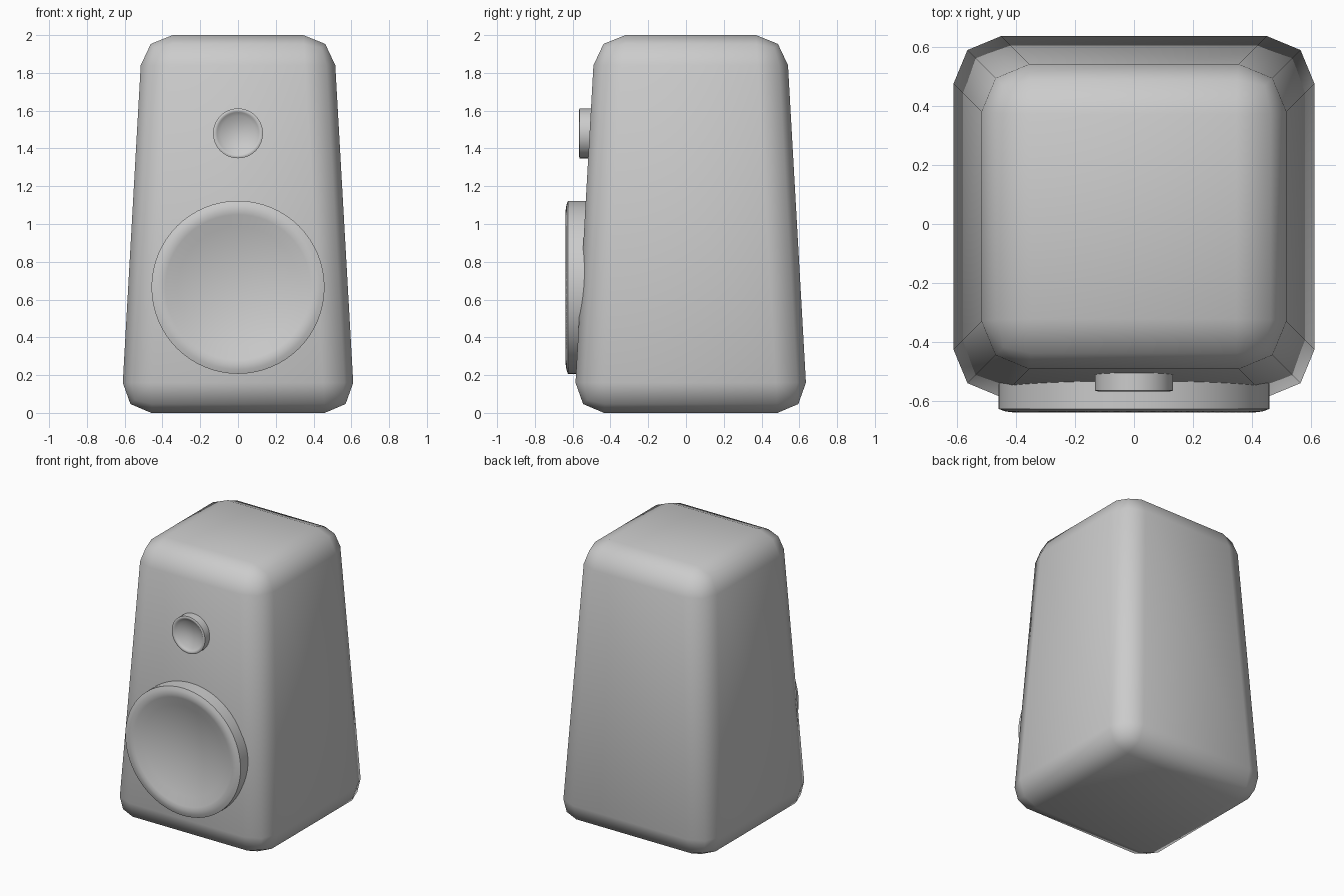
import bpy, bmesh, math

if "Cube" in bpy.data.objects:
    bpy.data.objects.remove(bpy.data.objects["Cube"])

def make_object(name, bm, smooth_angle):
    bmesh.ops.recalc_face_normals(bm, faces=bm.faces[:])
    mesh = bpy.data.meshes.new(name)
    bm.to_mesh(mesh)
    bm.free()
    obj = bpy.data.objects.new(name, mesh)
    bpy.context.collection.objects.link(obj)
    bpy.ops.object.select_all(action='DESELECT')
    obj.select_set(True)
    bpy.context.view_layer.objects.active = obj
    bpy.ops.object.shade_smooth_by_angle(angle=math.radians(smooth_angle))
    return obj

# Cabinet: tapered box with broad two-step rounded edges
bm = bmesh.new()
bmesh.ops.create_cube(bm, size=2)
for v in bm.verts:
    half = 0.506 if v.co.z > 0 else 0.619
    v.co = (v.co.x * half, v.co.y * half + 0.025, v.co.z + 1)
bmesh.ops.bevel(bm, geom=bm.edges[:], offset=0.16, offset_type='OFFSET',
                segments=2, profile=0.5, affect='EDGES', clamp_overlap=False)
make_object("cabinet", bm, 60)

def driver(name, z, radius, back, edge, lip, floor, steps=64):
    """Round speaker cone turned about the y axis: side wall, raised lip, dish."""
    profile = [(0, back), (radius, back), (radius, edge),
               (radius * 0.95, edge + (lip - edge) * 0.7), (radius * 0.89, lip)]
    rim = radius * 0.84
    for i in range(7):
        t = 1 - i / 6
        profile.append((rim * t, floor + (lip + 0.006 - floor) * t * t))
    bm = bmesh.new()
    verts = [bm.verts.new((r, y, z)) for r, y in profile]
    edges = [bm.edges.new(pair) for pair in zip(verts, verts[1:])]
    bmesh.ops.spin(bm, geom=verts + edges, cent=(0, 0, z), axis=(0, 1, 0),
                   angle=math.tau, steps=steps, use_merge=False)
    bmesh.ops.remove_doubles(bm, verts=bm.verts[:], dist=0.0002)
    return make_object(name, bm, 50)

# Speaker cones
driver("woofer", 0.665, 0.458, -0.47, -0.625, -0.637, -0.565)
driver("tweeter", 1.48, 0.132, -0.47, -0.563, -0.566, -0.53)
